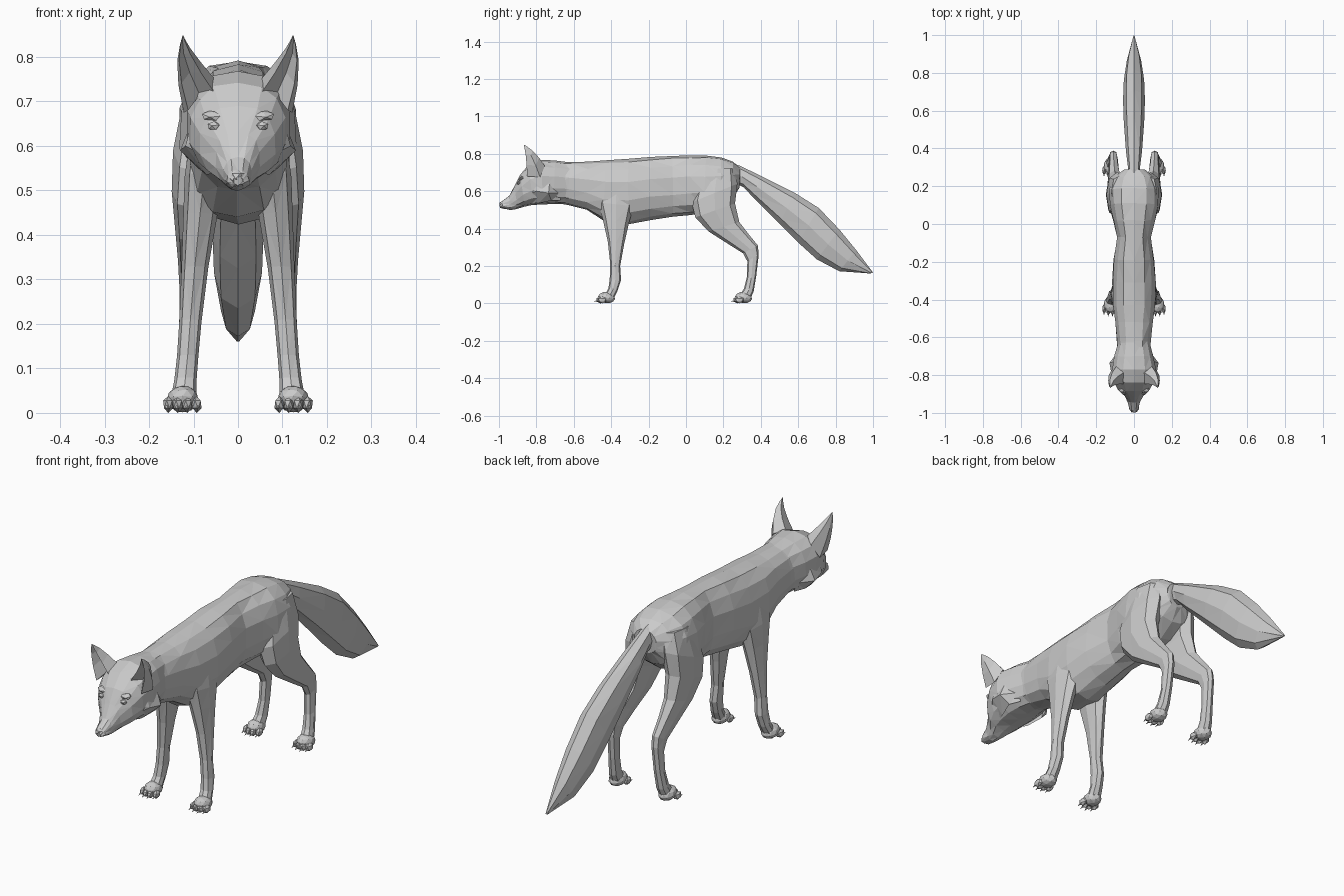
import bpy, bmesh, math, random
from mathutils import Vector, Matrix

random.seed(4)


def finish(name, bm, mirror=False):
    bmesh.ops.recalc_face_normals(bm, faces=bm.faces)
    mesh = bpy.data.meshes.new(name)
    bm.to_mesh(mesh)
    bm.free()
    obj = bpy.data.objects.new(name, mesh)
    bpy.context.collection.objects.link(obj)
    if mirror:
        obj.modifiers.new("mirror", 'MIRROR')
    return obj


def skin(bm, rings):
    """Join rings of points into a closed, triangulated tube."""
    vs = [[bm.verts.new(p) for p in r] for r in rings]
    n = len(vs[0])
    for a, b in zip(vs, vs[1:]):
        for i in range(n):
            j = (i + 1) % n
            bm.faces.new((a[i], a[j], b[j], b[i]))
    bm.faces.new(vs[0])
    bm.faces.new(vs[-1][::-1])
    bmesh.ops.triangulate(bm, faces=bm.faces)


def loft(name, sections, sides=12, mirror=False, power=0.85, jitter=0.0):
    """Each section: y,z of one edge, y,z of the opposite edge, half width, x centre."""
    rings = []
    for y1, z1, y2, z2, w, cx in sections:
        ring = []
        for i in range(sides):
            a = math.pi / 2 + 2 * math.pi * i / sides
            c, s = (math.copysign(abs(v) ** power, v) if abs(v) > 1e-6 else 0
                    for v in (math.cos(a), math.sin(a)))
            p = Vector((cx + w * c, (y1 + y2) / 2 + (y1 - y2) / 2 * s,
                        (z1 + z2) / 2 + (z1 - z2) / 2 * s))
            if 0 < i < sides and jitter:
                p += Vector([random.uniform(-jitter, jitter) for _ in range(3)])
            ring.append(p)
        rings.append(ring)
    bm = bmesh.new()
    skin(bm, rings)
    return finish(name, bm, mirror)


def blob(bm, centre, size, tilt=0.0, detail=1):
    m = (Matrix.Translation(centre) @ Matrix.Rotation(tilt, 4, 'X')
         @ Matrix.Diagonal((*size, 1)))
    bmesh.ops.create_icosphere(bm, subdivisions=detail, radius=1, matrix=m)


# Torso and neck
loft("torso", [
    (-.74, .755, -.73, .545, .085, 0),
    (-.62, .755, -.63, .527, .090, 0),
    (-.52, .758, -.53, .500, .100, 0),
    (-.43, .765, -.44, .440, .112, 0),
    (-.31, .773, -.31, .425, .116, 0),
    (-.19, .783, -.19, .448, .108, 0),
    (-.07, .788, -.07, .465, .090, 0),
    (.02, .792, .02, .472, .112, 0),
    (.11, .790, .09, .480, .132, 0),
    (.19, .780, .18, .510, .132, 0),
    (.25, .758, .25, .560, .105, 0),
    (.29, .725, .285, .620, .055, 0),
], 14, jitter=.003)

# Head with cheeks and tapering muzzle
loft("head", [
    (-.998, .530, -.993, .512, .012, 0),
    (-.985, .545, -.980, .507, .024, 0),
    (-.945, .575, -.940, .500, .032, 0),
    (-.915, .632, -.905, .505, .050, 0),
    (-.885, .690, -.865, .518, .086, 0),
    (-.840, .742, -.820, .525, .108, 0),
    (-.770, .768, -.765, .530, .118, 0),
    (-.700, .764, -.705, .532, .106, 0),
    (-.620, .754, -.630, .530, .085, 0),
], 14, jitter=.002)

# Cheek ruff: a fur point flaring out and back on each side
bm = bmesh.new()
skin(bm, [[(.07, -.86, .64), (.06, -.87, .57), (.05, -.84, .54)],
          [(.10, -.80, .67), (.118, -.80, .60), (.07, -.79, .535)],
          [(.11, -.73, .64), (.130, -.735, .59), (.09, -.72, .55)],
          [(.08, -.67, .65), (.08, -.67, .59), (.07, -.67, .55)]])
finish("cheek_ruff", bm, True)

# Ears: tapered cups opening forward
tip = Vector((.124, -.868, .850))
base = [Vector(p) for p in ((.050, -.845, .715), (.052, -.785, .750), (.095, -.755, .735),
                            (.122, -.780, .675), (.112, -.850, .680), (.086, -.800, .715))]
bulge = Vector((.014, .004, .012))
bm = bmesh.new()
skin(bm, [[p.lerp(tip, t) + bulge * math.sin(math.pi * t) for p in base]
          for t in (0, .3, .6, .85, .98)])
finish("ear", bm, True)

# Eyes, brows and nose
bm = bmesh.new()
blob(bm, (.054, -.893, .645), (.016, .012, .011), .4)
finish("eye", bm, True)
bm = bmesh.new()
blob(bm, (.056, -.880, .668), (.028, .018, .010), .5)
finish("brow", bm, True)
bm = bmesh.new()
blob(bm, (0, -.985, .532), (.018, .015, .014))
finish("nose", bm)

# Bushy tail
loft("tail", [
    (.21, .765, .27, .640, .030, 0),
    (.29, .735, .31, .620, .032, 0),
    (.40, .682, .36, .565, .042, 0),
    (.58, .592, .50, .425, .054, 0),
    (.71, .510, .60, .325, .058, 0),
    (.82, .395, .70, .235, .054, 0),
    (.91, .285, .82, .172, .038, 0),
    (1.0, .165, .985, .160, .004, 0),
], 8, power=1)

# Front legs
loft("front_leg", [
    (-.46, .640, -.28, .640, .040, .065),
    (-.47, .540, -.28, .520, .045, .075),
    (-.445, .450, -.305, .430, .038, .085),
    (-.418, .330, -.330, .320, .030, .097),
    (-.405, .210, -.352, .200, .025, .107),
    (-.408, .130, -.347, .125, .024, .113),
    (-.415, .080, -.365, .070, .025, .118),
    (-.435, .045, -.385, .030, .028, .122),
], 8, True)

# Hind legs: thigh, hock and shank
loft("hind_leg", [
    (.08, .720, .260, .720, .050, .070),
    (.03, .540, .275, .640, .058, .088),
    (.05, .460, .262, .535, .050, .099),
    (.12, .385, .285, .435, .038, .103),
    (.225, .318, .335, .370, .028, .107),
    (.305, .268, .384, .310, .023, .109),
    (.328, .225, .389, .262, .021, .110),
    (.325, .140, .376, .150, .021, .113),
    (.310, .080, .362, .065, .024, .118),
    (.290, .050, .345, .025, .027, .122),
], 8, True)

# Paws: a low pad with four toes and claws
for name, y in (("front_paw", -.425), ("hind_paw", .308)):
    bm = bmesh.new()
    blob(bm, (.124, y, .031), (.036, .046, .030), -.15, 2)
    for k in range(4):
        off = (k - 1.5) / 1.5
        ty = y - .037 + .014 * abs(off)
        blob(bm, (.125 + .032 * off, ty, .019), (.0125, .025, .019))
        bmesh.ops.create_cone(
            bm, cap_ends=True, segments=4, radius1=.005, radius2=.001, depth=.018,
            matrix=Matrix.Translation((.125 + .034 * off, ty - .024, .012))
            @ Matrix.Rotation(math.radians(105), 4, 'X'))
    for v in bm.verts:
        v.co.z = max(v.co.z, 0)
    finish(name, bm, True)
